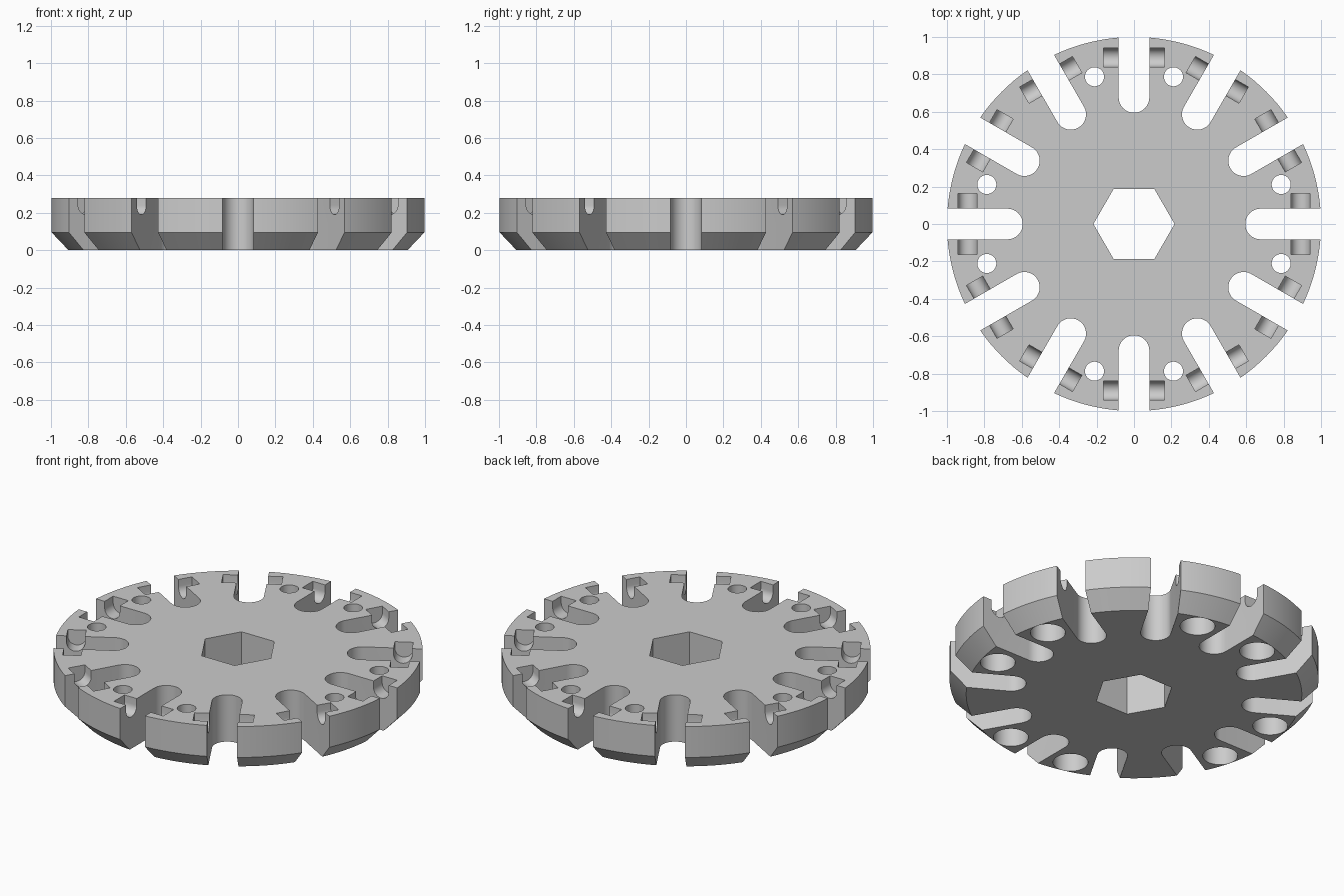
import bpy, bmesh, math
from mathutils import Matrix, Vector

if "Cube" in bpy.data.objects:
    bpy.data.objects.remove(bpy.data.objects["Cube"])

H = 0.28          # plate thickness
SLOT = 0.082      # slot half width


def ring(r, n, a0=0.0, a1=2 * math.pi, cx=0.0, cy=0.0, closed=True):
    """Points on a circle or arc."""
    m = n if closed else n - 1
    return [(cx + r * math.cos(a0 + (a1 - a0) * i / m),
             cy + r * math.sin(a0 + (a1 - a0) * i / m)) for i in range(n)]


def prism(bm, pts, z0, z1, mat=Matrix()):
    """Extrude a counter-clockwise outline from z0 to z1."""
    lo = [bm.verts.new(mat @ Vector((x, y, z0))) for x, y in pts]
    hi = [bm.verts.new(mat @ Vector((x, y, z1))) for x, y in pts]
    bm.faces.new(lo[::-1])
    bm.faces.new(hi)
    n = len(pts)
    for i in range(n):
        j = (i + 1) % n
        bm.faces.new((lo[i], lo[j], hi[j], hi[i]))


def finish(bm, name):
    bmesh.ops.recalc_face_normals(bm, faces=bm.faces)
    me = bpy.data.meshes.new(name)
    bm.to_mesh(me)
    bm.free()
    ob = bpy.data.objects.new(name, me)
    bpy.context.collection.objects.link(ob)
    return ob


# Round plate with a chamfered lower rim
bm = bmesh.new()
N = 144
levels = [[bm.verts.new((x, y, z)) for x, y in ring(r, N)]
          for r, z in ((0.91, 0), (1.0, 0.095), (1.0, H))]
for a, b in zip(levels, levels[1:]):
    for i in range(N):
        j = (i + 1) % N
        bm.faces.new((a[i], a[j], b[j], b[i]))
bm.faces.new(levels[0][::-1])
bm.faces.new(levels[-1])
wheel = finish(bm, "slotted_wheel")

turns = [Matrix.Rotation(math.radians(30 * k), 4, 'Z') for k in range(12)]

# Twelve round-ended rim slots and the hexagonal bore
bm = bmesh.new()
slot = [(1.2, SLOT)] + ring(SLOT, 25, math.pi / 2, 1.5 * math.pi, 0.677, 0, False) + [(1.2, -SLOT)]
for t in turns:
    prism(bm, slot, -0.1, H + 0.1, t)
prism(bm, ring(0.217, 6), -0.1, H + 0.1)
slots = finish(bm, "slot_cutter")

# U-bottomed pin pockets crossing each slot
bm = bmesh.new()
pocket = [(0.94, H + 0.1), (0.84, H + 0.1)] + ring(0.05, 17, math.pi, 2 * math.pi, 0.89, 0.24, False)
upright = Matrix.Rotation(math.pi / 2, 4, 'X')
for t in turns:
    prism(bm, pocket, -0.163, 0.163, t @ upright)
pockets = finish(bm, "pocket_cutter")

# Eight screw holes, counterbored from below
spots = [(s * a, q * b) for a, b in ((0.211, 0.787), (0.787, 0.211)) for s in (1, -1) for q in (1, -1)]
bores = []
for name, r, top in (("hole_cutter", 0.051, H + 0.1), ("counterbore_cutter", 0.095, 0.15)):
    bm = bmesh.new()
    for x, y in spots:
        prism(bm, ring(r, 32, cx=x, cy=y), -0.1, top)
    bores.append(finish(bm, name))

# Cut everything out of the plate
bpy.context.view_layer.objects.active = wheel
wheel.select_set(True)
for cutter in [slots, pockets] + bores:
    mod = wheel.modifiers.new(cutter.name, 'BOOLEAN')
    mod.operation = 'DIFFERENCE'
    mod.solver = 'EXACT'
    mod.object = cutter
    bpy.ops.object.modifier_apply(modifier=mod.name)
    bpy.data.objects.remove(cutter)

# Plain grey finish
grey = bpy.data.materials.new("grey")
grey.diffuse_color = (0.6, 0.6, 0.6, 1)
grey.use_nodes = True
grey.node_tree.nodes["Principled BSDF"].inputs["Base Color"].default_value = grey.diffuse_color
wheel.data.materials.clear()
wheel.data.materials.append(grey)
for p in wheel.data.polygons:
    p.material_index = 0
bpy.ops.object.shade_smooth_by_angle(angle=math.radians(25))
